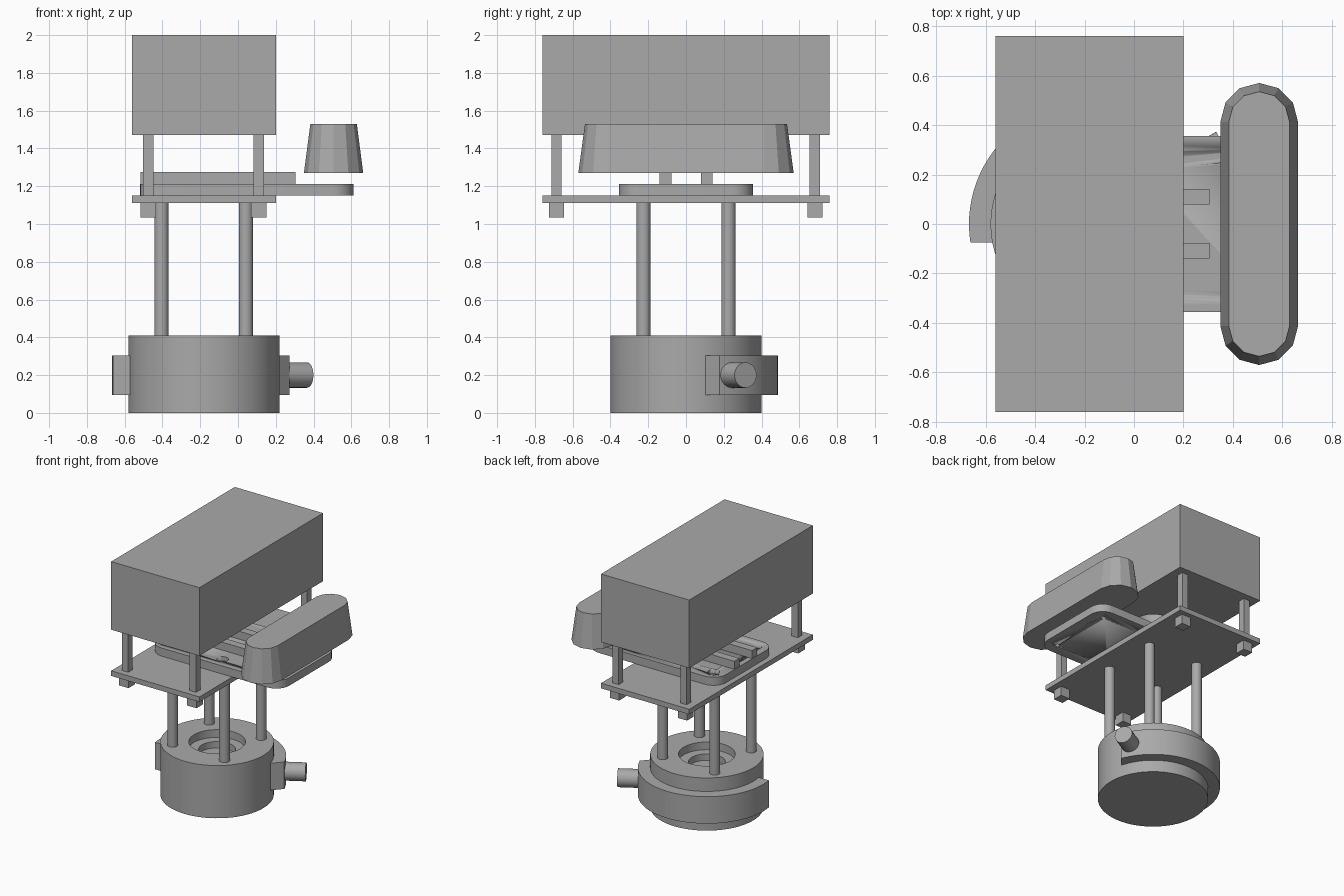
import bpy
import bmesh
from math import cos, sin, pi, radians
from mathutils import Matrix, Vector

if "Cube" in bpy.data.objects:
    bpy.data.objects.remove(bpy.data.objects["Cube"], do_unlink=True)

grey = bpy.data.materials.new("plain grey")
grey.use_nodes = True
GREY = (0.4, 0.4, 0.4, 1)
grey.diffuse_color = GREY
grey.node_tree.nodes["Principled BSDF"].inputs["Base Color"].default_value = GREY

AXIS = -0.18  # x of the drum and mast axis


def finish(name, bm, smooth=False):
    bmesh.ops.recalc_face_normals(bm, faces=bm.faces)
    mesh = bpy.data.meshes.new(name)
    bm.to_mesh(mesh)
    bm.free()
    obj = bpy.data.objects.new(name, mesh)
    bpy.context.collection.objects.link(obj)
    mesh.materials.append(grey)
    if smooth:
        activate(obj)
        bpy.ops.object.shade_smooth_by_angle(angle=radians(30))
    return obj


def activate(obj):
    bpy.ops.object.select_all(action='DESELECT')
    obj.select_set(True)
    bpy.context.view_layer.objects.active = obj


def box(name, x0, x1, y0, y1, z0, z1):
    bm = bmesh.new()
    size = Matrix.Diagonal((x1 - x0, y1 - y0, z1 - z0, 1))
    mid = Matrix.Translation(((x0 + x1) / 2, (y0 + y1) / 2, (z0 + z1) / 2))
    bmesh.ops.create_cube(bm, size=1, matrix=mid @ size)
    return finish(name, bm)


def rod(name, start, end, r0, r1=None, sides=32):
    start, end = Vector(start), Vector(end)
    axis = end - start
    bm = bmesh.new()
    turn = axis.to_track_quat('Z', 'Y').to_matrix().to_4x4()
    bmesh.ops.create_cone(bm, cap_ends=True, segments=sides, radius1=r0,
                          radius2=r0 if r1 is None else r1, depth=axis.length,
                          matrix=Matrix.Translation((start + end) / 2) @ turn)
    return finish(name, bm, True)


def loft(name, low, high, z0, z1, smooth=True):
    bm = bmesh.new()
    a = [bm.verts.new((x, y, z0)) for x, y in low]
    b = [bm.verts.new((x, y, z1)) for x, y in high]
    bm.faces.new(a)
    bm.faces.new(b)
    for i in range(len(a)):
        j = (i + 1) % len(a)
        bm.faces.new((a[i], a[j], b[j], b[i]))
    return finish(name, bm, smooth)


def rounded(cx, cy, hx, hy, r, steps):
    corners = [(1, 1), (-1, 1), (-1, -1), (1, -1)]
    pts = []
    for q, (sx, sy) in enumerate(corners):
        for k in range(steps + 1):
            t = (q + k / steps) * pi / 2
            p = (cx + sx * (hx - r) + r * cos(t), cy + sy * (hy - r) + r * sin(t))
            if not pts or (Vector(p) - Vector(pts[-1])).length > 1e-4:
                pts.append(p)
    if (Vector(pts[0]) - Vector(pts[-1])).length < 1e-4:
        pts.pop()
    return pts


def cut(obj, cutter):
    activate(obj)
    mod = obj.modifiers.new("cut", 'BOOLEAN')
    mod.operation = 'DIFFERENCE'
    mod.object = cutter
    bpy.ops.object.modifier_apply(modifier=mod.name)
    bpy.data.objects.remove(cutter, do_unlink=True)


# Base drum with a stepped recess, turned from a profile
profile = [(0, 0), (0.4, 0), (0.4, 0.41), (0.2, 0.41), (0.2, 0.35),
           (0.13, 0.35), (0.13, 0.3), (0, 0.3)]
bm = bmesh.new()
verts = [bm.verts.new((AXIS + r, 0, z)) for r, z in profile]
edges = [bm.edges.new(pair) for pair in zip(verts, verts[1:])]
bmesh.ops.spin(bm, geom=verts + edges, cent=(AXIS, 0, 0), axis=(0, 0, 1),
               angle=2 * pi, steps=64)
bmesh.ops.remove_doubles(bm, verts=bm.verts, dist=1e-4)
finish("base_drum", bm, True)


# Collar band around the back of the drum
def arc(r, a, b, steps=40):
    return [(AXIS + r * cos(radians(a + (b - a) * k / steps)),
             r * sin(radians(a + (b - a) * k / steps))) for k in range(steps + 1)]


outline = arc(0.487, 21.5, 188.9) + arc(0.395, 190.9, 14.5)
loft("collar_band", outline, outline, 0.095, 0.305)

# Radial nozzle on the collar
aim = Vector((cos(radians(30)), sin(radians(30)), 0))
hub = Vector((AXIS, 0, 0.2))
rod("nozzle", hub + aim * 0.39, hub + aim * 0.63, 0.067)

# Four columns carrying the deck
for x in (-0.405, 0.042):
    for y in (-0.225, 0.225):
        rod("column", (x, y, 0.4), (x, y, 1.12), 0.038)

# Deck, its feet and the upper posts
box("deck", -0.56, 0.2, -0.76, 0.76, 1.11, 1.15)
for x in (-0.475, 0.11):
    for y in (-0.685, 0.682):
        box("deck_foot", x - 0.04, x + 0.04, y - 0.04, y + 0.04, 1.035, 1.11)
        box("upper_post", x - 0.027, x + 0.027, y - 0.027, y + 0.027, 1.15, 1.47)

# Sliding tray with countersunk holes
shape = rounded(0.047, 0, 0.565, 0.355, 0.11, 8)
tray = loft("tray", shape, shape, 1.15, 1.213)
for x in (-0.42, 0.05, 0.51):
    for y in (-0.26, 0.26):
        cut(tray, rod("hole_cutter", (x, y, 1.1), (x, y, 1.3), 0.016, sides=16))
        cut(tray, rod("sink_cutter", (x, y, 1.18), (x, y, 1.25), 0.042, sides=24))

# Two rails on the tray
for y in (-0.108, 0.11):
    box("rail", -0.515, 0.305, y - 0.031, y + 0.031, 1.213, 1.275)

# Top housing with a round bore underneath
housing = box("housing", -0.56, 0.2, -0.76, 0.76, 1.47, 2)
cut(housing, rod("bore_cutter", (AXIS, 0, 1.4), (AXIS, 0, 1.8), 0.14, sides=48))
activate(housing)
bpy.ops.object.shade_smooth_by_angle(angle=radians(30))

# Tapered side pod with faceted ends
loft("side_pod", rounded(0.506, 0, 0.157, 0.57, 0.157, 3),
     rounded(0.506, 0, 0.123, 0.535, 0.123, 3), 1.27, 1.53, False)
